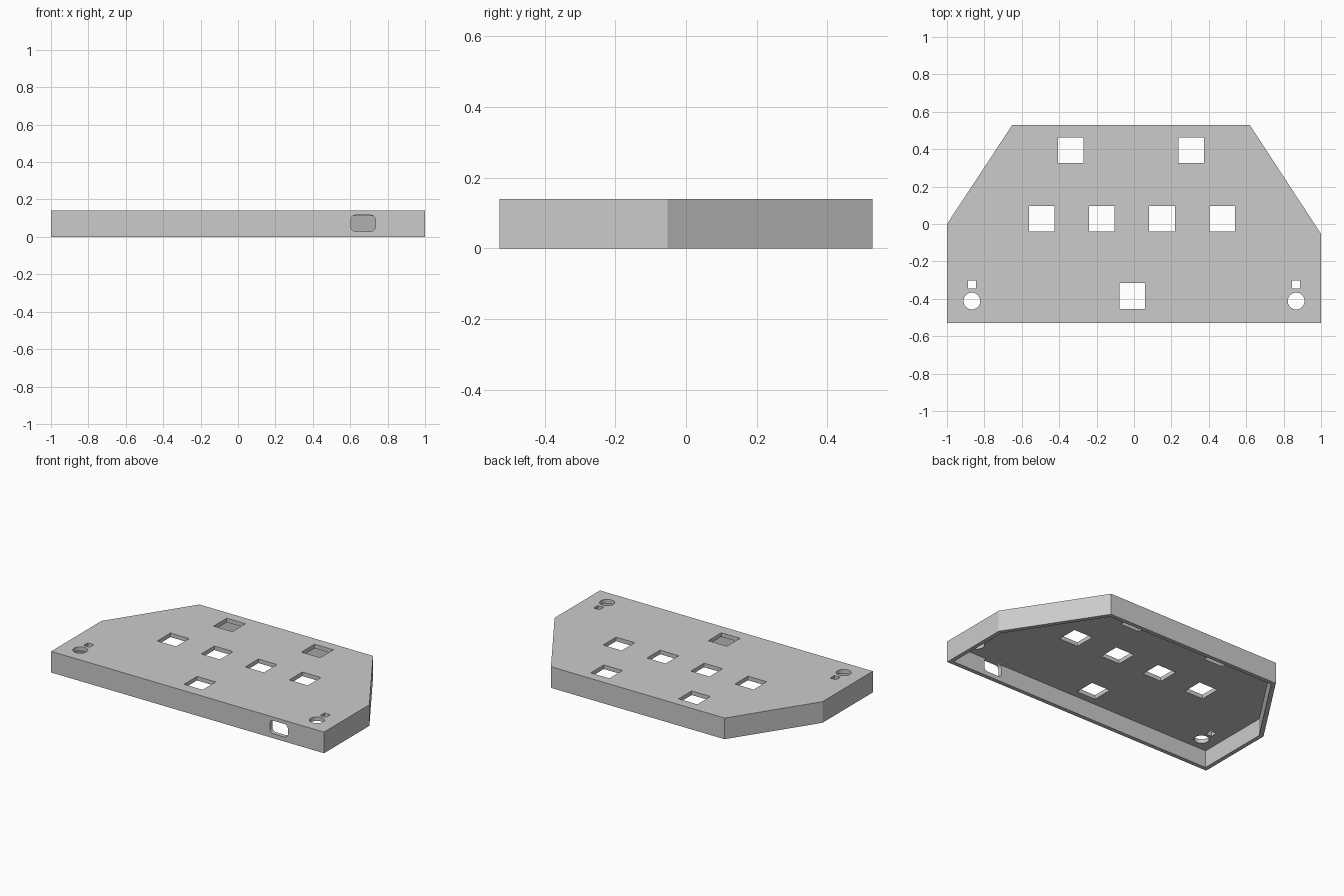
import bpy, bmesh, math

default = bpy.data.objects.get("Cube")
if default:
    bpy.data.objects.remove(default, do_unlink=True)

HEIGHT, WALL = 0.14, 0.027

grey = bpy.data.materials.new("light grey plastic")
grey.use_nodes = True
colour = (0.6, 0.6, 0.6, 1)
grey.diffuse_color = colour
grey.node_tree.nodes["Principled BSDF"].inputs["Base Color"].default_value = colour


def prism(bm, points, offset):
    """Extrude a closed outline by an offset vector; return the starting face."""
    base = bm.faces.new([bm.verts.new(p) for p in points])
    copy = bmesh.ops.extrude_face_region(bm, geom=[base], use_keep_orig=True)["geom"]
    verts = [g for g in copy if isinstance(g, bmesh.types.BMVert)]
    bmesh.ops.translate(bm, verts=verts, vec=offset)
    return base


def make_object(bm, name):
    bmesh.ops.recalc_face_normals(bm, faces=bm.faces[:])
    mesh = bpy.data.meshes.new(name)
    bm.to_mesh(mesh)
    bm.free()
    obj = bpy.data.objects.new(name, mesh)
    bpy.context.collection.objects.link(obj)
    mesh.materials.append(grey)
    return obj


# Case: a six-sided block, hollowed from below
outline = [(-1, -0.528), (1, -0.528), (1, -0.053), (0.62, 0.528), (-0.652, 0.528), (-1, 0)]
bm = bmesh.new()
bottom = prism(bm, [(x, y, 0) for x, y in outline], (0, 0, HEIGHT))
bmesh.ops.recalc_face_normals(bm, faces=bm.faces[:])
bmesh.ops.inset_region(bm, faces=[bottom], thickness=WALL, use_even_offset=True)
cavity = bmesh.ops.extrude_face_region(bm, geom=[bottom])["geom"]
bmesh.ops.translate(bm, verts=[g for g in cavity if isinstance(g, bmesh.types.BMVert)],
                    vec=(0, 0, HEIGHT - WALL))
if bottom.is_valid:
    bmesh.ops.delete(bm, geom=[bottom], context="FACES_ONLY")
case = make_object(bm, "case")

# Holes in the top plate
holes = bmesh.new()


def top_hole(x, y, radius, sides, turn=0.0):
    ring = [2 * math.pi * i / sides + turn for i in range(sides)]
    prism(holes, [(x + radius * math.cos(a), y + radius * math.sin(a), HEIGHT - 2 * WALL)
                  for a in ring], (0, 0, 3 * WALL))


def square_hole(x, y, size):
    top_hole(x, y, size / math.sqrt(2), 4, math.pi / 4)


for x in (-0.338, 0.306):                     # back pair
    square_hole(x, 0.394, 0.137)
for i in range(4):                            # middle row
    square_hole(-0.494 + 0.322 * i, 0.028, 0.137)
square_hole(-0.01, -0.385, 0.137)             # front centre
for x in (-0.867, 0.867):                     # corner holes
    square_hole(x, -0.324, 0.043)
    top_hole(x, -0.412, 0.045, 32)

# Rounded port through the front wall
port = []
for i, (sx, sz) in enumerate([(1, 1), (-1, 1), (-1, -1), (1, -1)]):
    for k in range(7):
        a = math.pi / 2 * (i + k / 6)
        port.append((0.669 + sx * 0.041 + 0.025 * math.cos(a), -0.56,
                     0.073 + sz * 0.018 + 0.025 * math.sin(a)))
prism(holes, port, (0, 0.08, 0))

cutter = make_object(holes, "hole_cutter")
cutter.hide_render = True
cut = case.modifiers.new("holes", "BOOLEAN")
cut.operation, cut.solver, cut.object = "DIFFERENCE", "EXACT", cutter
bpy.context.view_layer.objects.active = case
case.select_set(True)
bpy.ops.object.modifier_apply(modifier=cut.name)
bpy.data.objects.remove(cutter, do_unlink=True)
